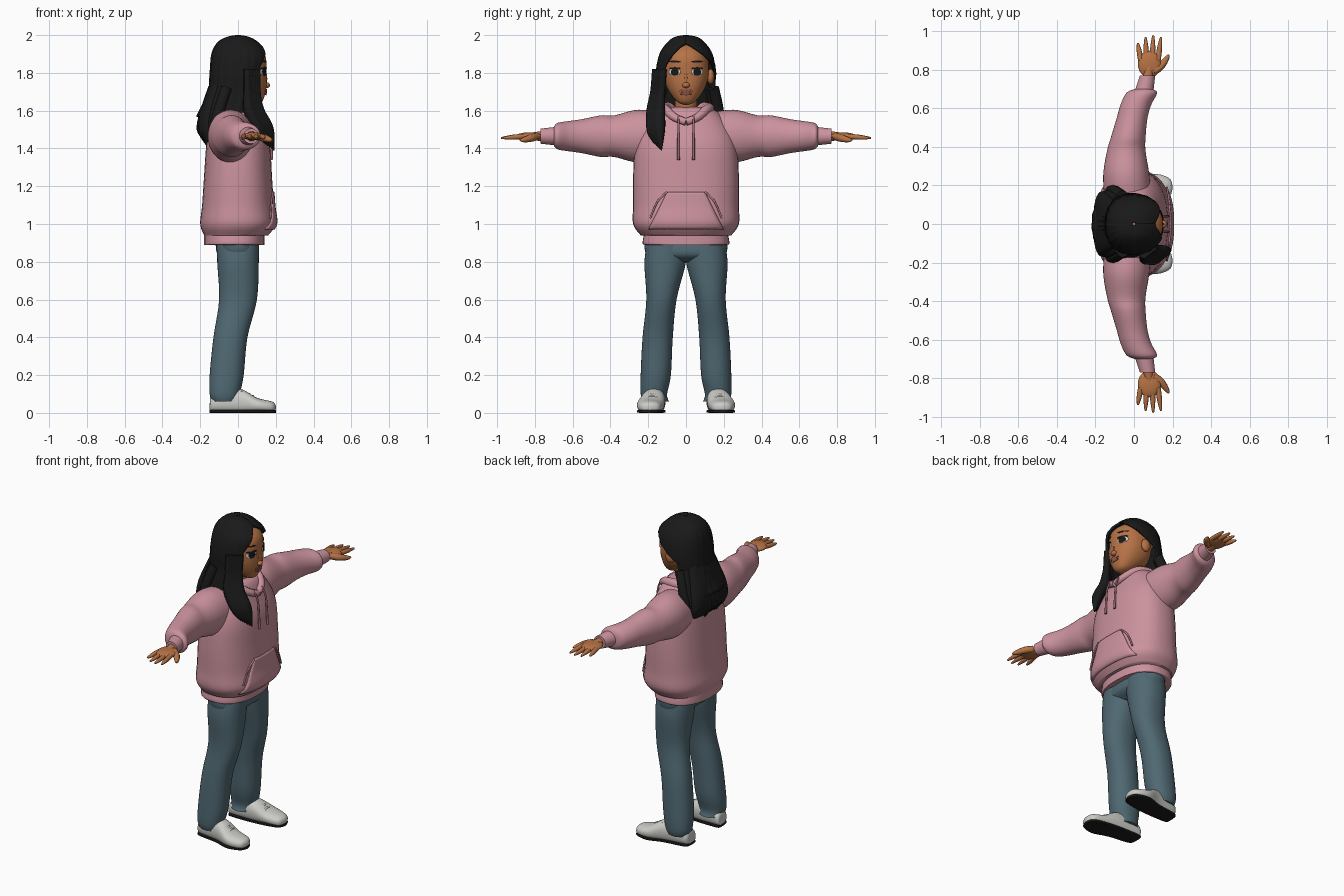
import bpy, bmesh, math, random
from mathutils import Matrix

random.seed(4)
cube = bpy.data.objects.get("Cube")
if cube:
    bpy.data.objects.remove(cube, do_unlink=True)


def material(name, red, green, blue):
    mat = bpy.data.materials.new(name)
    mat.use_nodes = True
    mat.diffuse_color = (red, green, blue, 1)
    shader = mat.node_tree.nodes["Principled BSDF"]
    shader.inputs["Base Color"].default_value = (red, green, blue, 1)
    return mat


PINK = material("pink fleece", .6, .29, .34)
CORD = material("dark pink cord", .33, .14, .17)
DENIM = material("blue denim", .08, .14, .17)
SKIN = material("brown skin", .47, .17, .06)
HAIR = material("black hair", .01, .01, .01)
WHITE = material("shoe white", .6, .6, .57)
SOLE = material("sole black", .01, .01, .01)
LIP = material("lip brown", .3, .1, .07)
EYE = material("eye white", .7, .7, .7)


def dense(rows, steps=5):
    """Smooth rows of numbers with a Catmull-Rom spline."""
    result, last = [], len(rows) - 1
    for i in range(last):
        before, after = rows[max(i - 1, 0)], rows[min(i + 2, last)]
        for s in range(steps):
            t = s / steps
            result.append([
                b + t / 2 * (c - a + t * (2 * a - 5 * b + 4 * c - d + t * (3 * b - a - 3 * c + d)))
                for a, b, c, d in zip(before, rows[i], rows[i + 1], after)])
    return result + [list(rows[last])]


def rounded(angle, power):
    """Point on a unit superellipse."""
    return [math.copysign(abs(value) ** (2 / power), value)
            for value in (math.cos(angle), math.sin(angle))]


def finish(name, bm, mat, recalc=True):
    if recalc:
        bmesh.ops.recalc_face_normals(bm, faces=bm.faces)
    mesh = bpy.data.meshes.new(name)
    bm.to_mesh(mesh)
    bm.free()
    mesh.materials.append(mat)
    obj = bpy.data.objects.new(name, mesh)
    bpy.context.collection.objects.link(obj)
    bpy.ops.object.select_all(action='DESELECT')
    obj.select_set(True)
    bpy.context.view_layer.objects.active = obj
    bpy.ops.object.shade_smooth_by_angle(angle=math.radians(50))
    return obj


def bridge(bm, rings):
    for upper, lower in zip(rings, rings[1:]):
        for j in range(len(upper) - 1):
            bm.faces.new((upper[j], lower[j], lower[j + 1], upper[j + 1]))


def loft(name, axis, rows, mat, side=1, power=2, count=40, floor=0):
    """Skin rings (position, centre, radius, other radius, other centre) along an axis."""
    bm, rings = bmesh.new(), []
    for t, a, radius_a, radius_b, *b in dense(rows):
        ring = []
        for j in range(count):
            u, v = rounded(math.tau * j / count, power)
            p, q = a + radius_a * u, sum(b) + radius_b * v
            x, y, z = {"x": (t, p, q), "y": (p, t, q), "z": (p, q, t)}[axis]
            ring.append(bm.verts.new((x, y * side, max(z, floor))))
        rings.append(ring + ring[:1])
    bridge(bm, rings)
    for end in (rings[0], rings[-1]):
        bm.faces.new(end[:-1])
    return finish(name, bm, mat)


def ball(name, centre, radii, mat):
    bm = bmesh.new()
    shape = Matrix.LocRotScale(centre, None, radii)
    bmesh.ops.create_uvsphere(bm, u_segments=24, v_segments=16, radius=1, matrix=shape)
    return finish(name, bm, mat)


def tube(name, points, mat):
    """Round tapered strand through (x, y, z, radius) points."""
    curve = bpy.data.curves.new(name, 'CURVE')
    curve.dimensions = '3D'
    curve.bevel_depth, curve.bevel_resolution, curve.use_fill_caps = 1, 3, True
    rows = dense(points)
    spline = curve.splines.new('POLY')
    spline.points.add(len(rows) - 1)
    for point, (x, y, z, radius) in zip(spline.points, rows):
        point.co, point.radius = (x, y, z, 1), max(radius, .001)
    spline.use_smooth = True
    curve.materials.append(mat)
    bpy.context.collection.objects.link(bpy.data.objects.new(name, curve))


def front_x(rows, y, z, power):
    """Front surface of a vertical loft at the given y and z."""
    rings = dense(rows)
    for lower, upper in zip(rings, rings[1:]):
        if lower[0] <= z <= upper[0]:
            f = (z - lower[0]) / (upper[0] - lower[0])
            centre, rx, ry = [a + (b - a) * f for a, b in zip(lower[1:], upper[1:])]
            return centre + rx * max(0, 1 - abs(y / ry) ** power) ** (1 / power)
    return 0


def patch(name, rows, power, cy, cz, width, height, lift, mat, count=14):
    """Thin plate wrapped on the front of a loft; width is a rule of v from -1 to 1."""
    bm, grid = bmesh.new(), []
    steps = [2 * i / count - 1 for i in range(count + 1)]
    for v in reversed(steps):
        z = cz + v * height
        places = [cy + u * max(width(v), .001) for u in steps]
        grid.append([bm.verts.new((front_x(rows, y, z, power) + lift, y, z)) for y in places])
    bridge(bm, grid)
    thicken(finish(name, bm, mat, False), .008)


def thicken(obj, depth):
    solid = obj.modifiers.new("thickness", 'SOLIDIFY')
    solid.thickness, solid.offset = depth, -1


def oval(width):
    return lambda v: width * math.sqrt(max(0, 1 - v * v))


# Hoodie body, hem band and pocket
torso = [(.94, -.01, .17, .24), (1, 0, .2, .28), (1.1, 0, .19, .28), (1.25, 0, .18, .28),
         (1.4, 0, .17, .27), (1.5, -.01, .15, .24), (1.6, -.02, .12, .16), (1.62, -.02, .07, .08)]
loft("hoodie_body", "z", torso, PINK, power=2.4)
loft("hoodie_hem", "z", [(.89, -.02, .16, .22), (.9, -.02, .16, .23), (.96, -.02, .16, .22)],
     PINK, power=2.4)
patch("front_pocket", torso, 2.4, 0, 1.07, lambda v: .15 - .05 * v, .1, .008, PINK)

# Hood collar dipping to the throat, and the folded hood behind it
collar = []
for k in range(13):
    u, v = rounded(math.tau * k / 12, 2)
    collar.append((.14 * u, .12 * v, 1.61 - .07 * max(u, 0) ** 3, .03 - .01 * u))
tube("hood_collar", collar, PINK)
ball("folded_hood", (-.11, 0, 1.54), (.08, .14, .09), PINK)

# Head, neck, nose and lips
head = [(1.63, .09, .01, .01), (1.65, .08, .05, .05), (1.72, .04, .11, .1), (1.8, .03, .12, .12),
        (1.9, .01, .13, .11), (1.97, 0, .05, .05)]
loft("head", "z", head, SKIN, power=2.2)
loft("neck", "z", [(1.5, -.01, .07, .08), (1.58, 0, .06, .06), (1.7, .01, .06, .06)], SKIN)
ball("nose_tip", (.15, 0, 1.735), (.02, .02, .015), SKIN)
ball("nose_bridge", (.14, 0, 1.77), (.015, .01, .04), SKIN)
patch("upper_lip", head, 2.2, 0, 1.705, oval(.035), .008, .006, LIP)
patch("lower_lip", head, 2.2, 0, 1.69, oval(.03), .009, .008, LIP)

ARM = 1.465
for side, tag in ((1, "left_"), (-1, "right_")):
    # Eye, brow and ear
    for part, z, width, height, lift, mat in (
            ("eye_white", 1.805, .03, .02, .003, EYE), ("iris", 1.805, .02, .02, .005, SOLE),
            ("eyelash", 1.825, .03, .005, .006, HAIR), ("eyebrow", 1.86, .03, .005, .004, HAIR)):
        patch(tag + part, head, 2.2, side * .06, z, oval(width), height, lift, mat)
    ball(tag + "ear", (.02, side * .13, 1.78), (.03, .02, .04), SKIN)

    # Sleeve and cuff
    loft(tag + "sleeve", "y", [
        (.1, -.03, .12, .12, ARM), (.25, -.04, .12, .14, ARM), (.38, -.04, .1, .11, ARM),
        (.45, -.03, .09, .11, ARM), (.55, -.01, .08, .09, ARM), (.62, .01, .08, .08, ARM),
        (.68, .04, .08, .07, ARM), (.7, .05, .05, .05, ARM)], PINK, side)
    loft(tag + "cuff", "y", [(.68, .05, .05, .05, ARM), (.77, .07, .04, .04, ARM)], PINK, side)

    # Hand with four fingers and a thumb
    tube(tag + "wrist", [(.07, side * .75, ARM, .03), (.08, side * .82, ARM, .02)], SKIN)
    ball(tag + "palm", (.08, side * .83, ARM), (.06, .07, .02), SKIN)
    for k in range(4):
        spread = k - 1.5
        reach = .98 - .01 * (spread - .5) ** 2
        tube(f"{tag}finger_{k}", [
            (.08 + (.03 + .01 * f) * spread, side * (.85 + (reach - .85) * f), ARM - .01 * f,
             .014 - .01 * f ** 4) for f in (0, .5, .9, 1)], SKIN)
    tube(tag + "thumb", [(.1, side * .79, ARM, .02), (.14, side * .82, ARM - .01, .02),
                         (.17, side * .86, ARM - .02, .013), (.18, side * .88, ARM - .02, .004)], SKIN)

    # Trouser leg
    loft(tag + "trouser_leg", "z", [
        (.06, -.07, .07, .07, .16), (.1, -.07, .08, .07, .17), (.2, -.06, .09, .08, .16),
        (.4, -.04, .09, .08, .15), (.6, 0, .1, .08, .13), (.8, 0, .11, .11, .11),
        (.92, 0, .11, .1, .1)], DENIM, side, 2.2)

    # Shoe, sole and laces
    shoe = [(-.15, .15, .03, .02, .03), (-.13, .16, .05, .05, .05), (0, .17, .06, .07, .06),
            (.1, .19, .07, .04, .04), (.18, .19, .05, .03, .03), (.2, .19, .01, .01, .03)]
    loft(tag + "shoe", "x", shoe, WHITE, side, 2.3, floor=.014)
    loft(tag + "sole", "x", [(x, cy, width, .008, .008) for x, cy, width, *_ in shoe], SOLE, side, 5)
    for k in range(4):
        x, z = .02 + .02 * k, .12 - .01 * k
        tube(f"{tag}lace_{k}", [(x, side * (.18 + .03 * u), z - .01 * u * u, .006)
                                for u in (-1, 0, 1)], WHITE)

    # Drawstring and pocket opening seam
    tube(tag + "drawstring", [(.14, side * .04, 1.57, .005), (.17, side * .04, 1.5, .006),
                              (.18, side * .04, 1.34, .007)], CORD)
    tube(tag + "pocket_seam", [
        (front_x(torso, y, z, 2.4) + .008, side * y, z, .005)
        for y, z in ((.1, 1.17), (.15, 1.12), (.19, 1.03))], PINK)

loft("trouser_hips", "z", [(.8, 0, .06, .12), (.84, 0, .11, .21), (.93, -.01, .11, .22)],
     DENIM, power=2.4)

# Hair shell: each ring opens around the face, wider toward the ears
shell = [(2, 0, .01, .01), (1.99, 0, .06, .06), (1.96, 0, .11, .1), (1.9, .01, .15, .14),
         (1.8, 0, .15, .16), (1.7, -.01, .15, .16), (1.57, -.05, .17, .18)]
bm, rings, count = bmesh.new(), [], 96
for z, centre, rx, ry in dense(shell):
    opening = min(max(1.96 - z, 0) * 5, 1)
    left, right = math.radians(105) * opening ** .8, math.radians(57) * opening ** .6
    ring = []
    for j in range(count + 1):
        angle = left + (math.tau - right - left) * j / count
        u, v = rounded(angle, 2.3)
        wave = 1 + .01 * math.sin(22 * angle)
        ring.append(bm.verts.new((centre + rx * u * wave, ry * v * wave, z)))
    rings.append(ring)
bridge(bm, rings)
thicken(finish("hair_shell", bm, HAIR, False), .014)

# Long hair down the back, with loose strands
loft("back_hair", "z", [(1.75, -.09, .05, .12), (1.6, -.14, .06, .16), (1.5, -.16, .05, .17),
                        (1.44, -.16, .02, .15)], HAIR, power=2.6)
for k in range(15):
    across = k / 7 - 1
    y, bend = .17 * across, .07 * across ** 2
    tip = random.uniform(1.4, 1.45) + bend / 2
    tube(f"back_strand_{k}", [(bend - .13, y * .85, 1.72, .03), (bend - .17, y, 1.6, .03),
                              (bend - .19, y, 1.5, .03), (bend - .17, y, tip, .003)], HAIR)

# Lock over the right side of the chest
lock = [(.1, -.12, 1.82, .02), (.1, -.13, 1.7, .02), (.11, -.14, 1.6, .03), (.16, -.14, 1.5, .03),
        (.19, -.13, 1.39, .003)]
for k in range(6):
    f = k / 5
    tube(f"front_lock_{k}", [(x - .05 * f, y - .04 * f, z + .04 * f * (z < 1.4), radius)
                             for x, y, z, radius in lock], HAIR)
